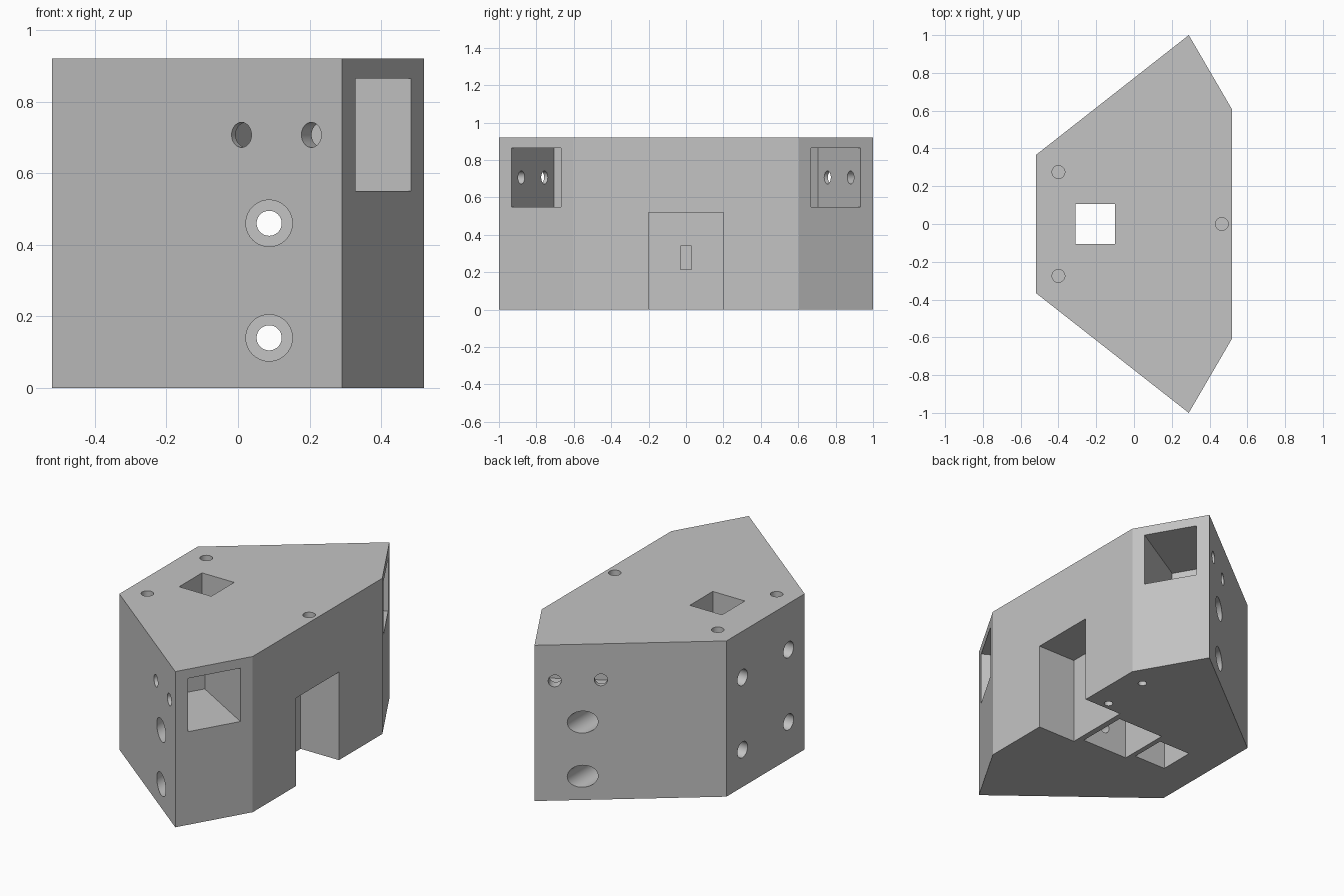
import bpy, bmesh, math
from mathutils import Vector, Matrix

old = bpy.data.objects.get("Cube")
if old:
    bpy.data.objects.remove(old, do_unlink=True)

grey = bpy.data.materials.new("light grey")
grey.use_nodes = True
colour = (0.55, 0.55, 0.55, 1)
grey.diffuse_color = colour
grey.node_tree.nodes["Principled BSDF"].inputs["Base Color"].default_value = colour

HEIGHT = 0.92


def add_object(name, bm):
    bmesh.ops.recalc_face_normals(bm, faces=bm.faces)
    mesh = bpy.data.meshes.new(name)
    bm.to_mesh(mesh)
    bm.free()
    mesh.materials.append(grey)
    obj = bpy.data.objects.new(name, mesh)
    bpy.context.collection.objects.link(obj)
    return obj


# Six-sided body, extruded from its plan
bm = bmesh.new()
half = [(-0.52, -0.365), (0.29, -1), (0.52, -0.605)]
plan = half + [(x, -y) for x, y in reversed(half)]
base = bm.faces.new([bm.verts.new((x, y, 0)) for x, y in plan])
top = bmesh.ops.extrude_face_region(bm, geom=[base])["geom"]
bmesh.ops.translate(bm, vec=(0, 0, HEIGHT),
                    verts=[v for v in top if isinstance(v, bmesh.types.BMVert)])
body = add_object("corner_block", bm)
bpy.context.view_layer.objects.active = body


def carve(bm):
    """Subtract the shape from the body, then discard it."""
    cutter = add_object("cutter", bm)
    cutter.hide_render = True
    mod = body.modifiers.new("cut", "BOOLEAN")
    mod.operation = "DIFFERENCE"
    mod.solver = "EXACT"
    mod.object = cutter
    bpy.ops.object.modifier_apply(modifier=mod.name)
    bpy.data.objects.remove(cutter, do_unlink=True)


def carve_box(lo, hi, frame=Matrix.Identity(4)):
    lo, hi = Vector(lo), Vector(hi)
    bm = bmesh.new()
    bmesh.ops.create_cube(bm, size=1, matrix=frame @ Matrix.Translation((lo + hi) / 2)
                          @ Matrix.Diagonal((*(hi - lo), 1)))
    carve(bm)


def carve_hole(start, end, radius):
    start, end = Vector(start), Vector(end)
    axis = end - start
    turn = axis.to_track_quat("Z", "Y").to_matrix().to_4x4()
    bm = bmesh.new()
    bmesh.ops.create_cone(bm, cap_ends=True, segments=40, radius1=radius, radius2=radius,
                          depth=axis.length,
                          matrix=Matrix.Translation((start + end) / 2) @ turn)
    carve(bm)


# Vertical shaft, side slot, underside pocket and the window joining them
carve_box((-0.31, -0.107, -0.1), (-0.10, 0.107, 1.1))
carve_box((0.27, -0.2, -0.1), (0.7, 0.2, 0.52))
carve_box((-0.07, -0.155, -0.1), (0.235, 0.155, 0.52))
carve_box((0.2, -0.03, 0.215), (0.3, 0.03, 0.34))

# Through bolts with wide recesses at both ends
for z in (0.14, 0.46):
    carve_hole((0.087, -1.2, z), (0.087, 1.2, z), 0.035)
    for side in (-1, 1):
        carve_hole((0.087, side * 0.5, z), (0.087, side * 1.2, z), 0.065)

# Square sockets in the short angled faces, with screw holes from the long faces
along = Vector((0.503, 0.864, 0))
for side in (-1, 1):
    corner = Vector((0.33, side * 0.935, 0))
    across = Vector((along.x, -side * along.y, 0))
    outward = Vector((along.y, side * along.x, 0))
    frame = Matrix.Translation(corner) @ Matrix(
        (outward, across, (0, 0, 1))).transposed().to_4x4()
    carve_box((-0.457, 0, 0.55), (0.2, 0.308, 0.865), frame)
    for x, y in ((0.205, 0.933), (0.01, 0.78)):
        mouth = Vector((x, side * y, 0.707))
        carve_hole(mouth - across * 0.12, mouth + across * 0.15, 0.035)

# Blind holes in the top, narrow face and underside
for x, y in ((-0.40, 0.275), (-0.40, -0.275), (0.465, 0)):
    carve_hole((x, y, HEIGHT - 0.15), (x, y, 1.1), 0.034)
for y in (-0.215, 0.215):
    for z in (0.22, 0.647):
        carve_hole((-0.7, y, z), (-0.36, y, z), 0.047)
for y in (0.246, 0.54):
    carve_hole((0.392, y, -0.1), (0.392, y, 0.12), 0.024)

# Smooth bores, sharp edges
body.select_set(True)
bpy.ops.object.shade_smooth_by_angle(angle=math.radians(25))
